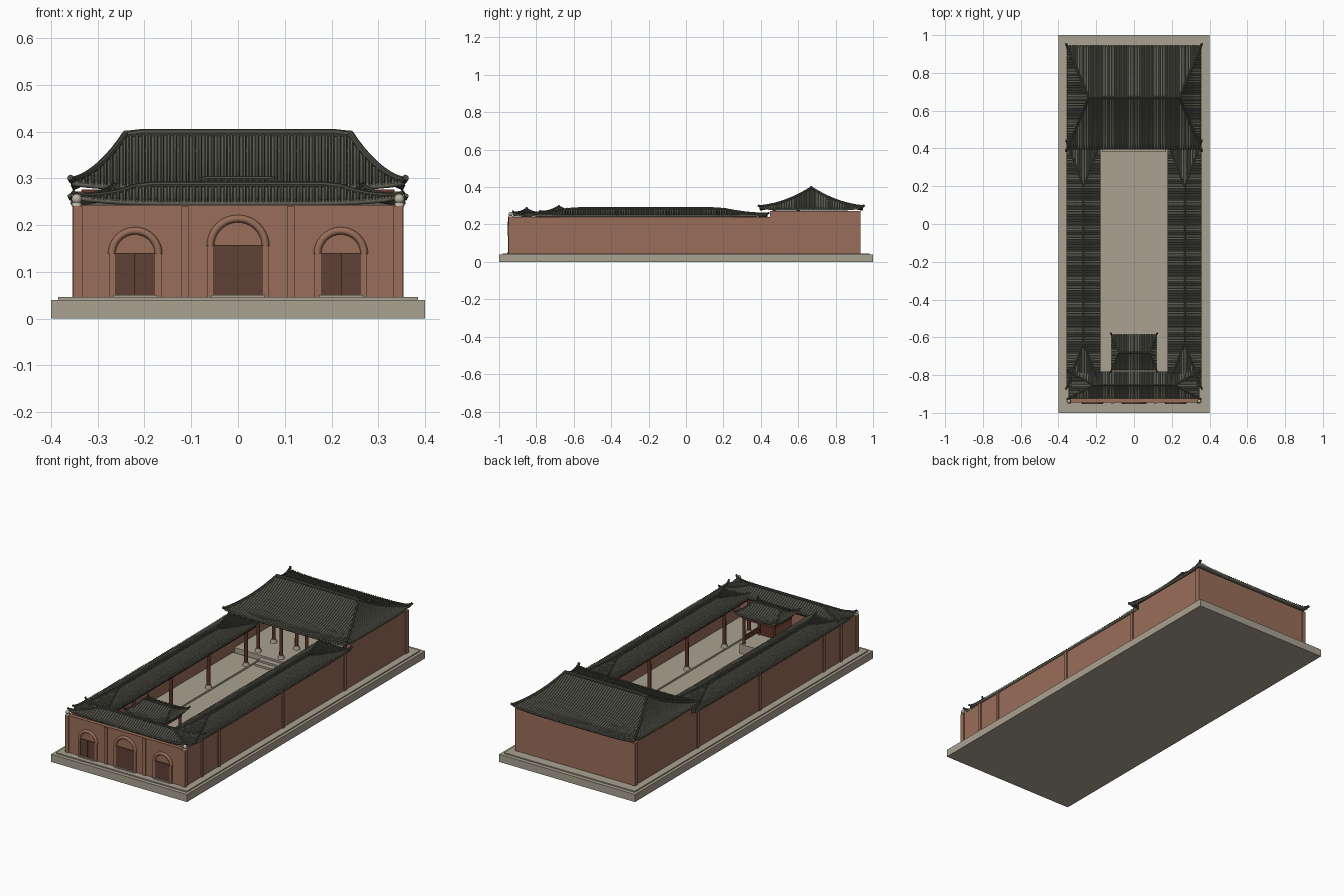
import bpy, bmesh, math
from mathutils import Vector

if "Cube" in bpy.data.objects:
    bpy.data.objects.remove(bpy.data.objects["Cube"])


def mat(name, rgb):
    m = bpy.data.materials.new(name)
    m.diffuse_color = (*rgb, 1)
    m.use_nodes = True
    m.node_tree.nodes["Principled BSDF"].inputs["Base Color"].default_value = m.diffuse_color
    return m


STONE = mat("pale_stone", (0.40, 0.36, 0.285))
WALL = mat("terracotta_wall", (0.315, 0.155, 0.100))
TILE = mat("grey_tile", (0.118, 0.116, 0.090))
RIDGE = mat("dark_ridge", (0.075, 0.076, 0.060))
DOOR = mat("brown_door", (0.115, 0.052, 0.036))
WOOD = mat("red_timber", (0.115, 0.036, 0.024))
CAP = mat("cream_cap", (0.50, 0.45, 0.36))


def finish(bm, name, material, smooth=False):
    me = bpy.data.meshes.new(name)
    bm.to_mesh(me)
    bm.free()
    me.materials.append(material)
    ob = bpy.data.objects.new(name, me)
    bpy.context.collection.objects.link(ob)
    if smooth:
        bpy.ops.object.select_all(action='DESELECT')
        ob.select_set(True)
        bpy.context.view_layer.objects.active = ob
        bpy.ops.object.shade_smooth_by_angle(angle=math.radians(40))
    return ob


def box(name, x0, x1, y0, y1, z0, z1, material):
    bm = bmesh.new()
    bmesh.ops.create_cube(bm, size=1)
    for v in bm.verts:
        v.co = ((x0 + x1) / 2 + v.co.x * (x1 - x0), (y0 + y1) / 2 + v.co.y * (y1 - y0),
                (z0 + z1) / 2 + v.co.z * (z1 - z0))
    return finish(bm, name, material)


def cyl(name, x, y, z0, z1, r0, r1, material):
    bm = bmesh.new()
    bmesh.ops.create_cone(bm, cap_ends=True, segments=14, radius1=r0, radius2=r1, depth=z1 - z0)
    bmesh.ops.translate(bm, verts=bm.verts, vec=(x, y, (z0 + z1) / 2))
    return finish(bm, name, material, True)


def tube(bm, path, rw, rh, sides=6):
    """Sweep an elliptical section along a path, keeping it upright."""
    rings = []
    for i, p in enumerate(path):
        d = (path[min(i + 1, len(path) - 1)] - path[max(i - 1, 0)]).normalized()
        side = d.cross(Vector((0, 0, 1))).normalized()
        up = side.cross(d)
        rings.append([bm.verts.new(p + side * rw * math.cos(a) + up * rh * math.sin(a))
                      for a in (math.tau * k / sides for k in range(sides))])
    for a, b in zip(rings, rings[1:]):
        for k in range(sides):
            bm.faces.new((a[k], a[k - 1], b[k - 1], b[k]))
    bm.faces.new(rings[0])
    bm.faces.new(rings[-1][::-1])


def roof(name, cx, cy, W, D, rx, ze, H, lift, turned=False, r=0.007, step=0.0135):
    """Concave hip roof with upturned corners, tile ribs, ridge and hip ridges."""
    def world(x, y, z):
        return Vector((cx - y, cy + x, z)) if turned else Vector((cx + x, cy + y, z))

    def point(long, s, u, t):
        L, B = W + (rx - W) * t, D * (1 - t)
        z = ze + H * (0.42 * t + 0.58 * t * t) + lift * abs(u) ** 5 * (1 - t) ** 2
        return world(u * L, s * B, z) if long else world(s * L, u * B, z)

    planes = [(lg, s) for lg in (True, False) for s in (-1, 1)]
    # roof skin
    bm = bmesh.new()
    nu, nt = 20, 7
    for lg, s in planes:
        g = [[bm.verts.new(point(lg, s, -1 + 2 * i / nu, j / nt)) for i in range(nu + 1)]
             for j in range(nt + 1)]
        for j in range(nt):
            for i in range(nu):
                bm.faces.new((g[j][i], g[j][i + 1], g[j + 1][i + 1], g[j + 1][i]))
    bmesh.ops.remove_doubles(bm, verts=bm.verts, dist=1e-5)
    for f in bm.faces:
        f.normal_update()
        if f.normal.z < 0:
            f.normal_flip()
    skin = finish(bm, name + "_skin", TILE, True)
    sol = skin.modifiers.new("thickness", 'SOLIDIFY')
    sol.thickness, sol.offset = 0.009, -1
    # round tile ribs running down each slope
    bm = bmesh.new()
    for lg, s in planes:
        half = W if lg else D
        n = int((half - 0.006) / step)
        for k in range(-n, n + 1):
            a = k * step
            if lg:
                tm = 1 if abs(a) <= rx else (W - abs(a)) / (W - rx)
            else:
                tm = 1 - abs(a) / D
            tm *= 0.985
            path = []
            for j in range(6):
                t = tm * j / 5
                width = W + (rx - W) * t if lg else D * (1 - t)
                path.append(point(lg, s, a / width, t))
            tube(bm, path, 0.0042, 0.0045)
    finish(bm, name + "_tile_ribs", TILE, True)
    # main ridge and corner ridges
    bm = bmesh.new()
    zt = ze + H
    tube(bm, [world(x, 0, zt + dz) for x, dz in
              ((-rx, 0), (-rx * 0.85, 0.004), (rx * 0.85, 0.004), (rx, 0))], r, r * 1.1, 8)
    for sx in (-1, 1):
        for sy in (-1, 1):
            path = [point(True, sy, sx, 1 - j / 9) + Vector((0, 0, r * 0.4)) for j in range(10)]
            tip = path[-1] - path[-2]
            path.append(path[-1] + Vector((tip.x, tip.y, 0)).normalized() * 0.008 + Vector((0, 0, 0.006)))
            tube(bm, path, r * 0.85, r * 0.9, 8)
    finish(bm, name + "_ridges", RIDGE, True)


# stone platform, hall floor and steps
box("platform", -0.4, 0.4, -1, 1, 0, 0.04, STONE)
box("platform_top", -0.385, 0.385, -0.98, 0.98, 0.04, 0.046, STONE)
box("hall_floor", -0.34, 0.34, 0.44, 0.92, 0.046, 0.076, STONE)
for i in range(2):
    box("hall_step", -0.17, 0.17, 0.38 + 0.03 * i, 0.45, 0.046, 0.056 + 0.01 * i, STONE)
box("gate_floor", -0.34, 0.34, -0.93, -0.79, 0.046, 0.054, STONE)

# outer walls
box("front_wall", -0.35, 0.35, -0.945, -0.925, 0.046, 0.243, WALL)
box("back_wall", -0.35, 0.35, 0.91, 0.93, 0.046, 0.272, WALL)
for s in (-1, 1):
    xs = sorted((s * 0.33, s * 0.348))
    box("side_wall", *xs, -0.94, 0.925, 0.046, 0.241, WALL)
    box("hall_upper_wall", *xs, 0.45, 0.925, 0.24, 0.272, WALL)
    for y in (-0.8, -0.66, -0.12, 0.40):
        box("side_pilaster", *sorted((s * 0.34, s * 0.354)), y - 0.009, y + 0.009, 0.046, 0.241, WALL)
    for y, h in ((-0.938, 0.241), (0.92, 0.272)):
        box("corner_pilaster", *sorted((s * 0.333, s * 0.353)), y - 0.012, y + 0.012, 0.046, h, WALL)
    box("front_pilaster", s * 0.113 - 0.008, s * 0.113 + 0.008, -0.951, -0.94, 0.046, 0.24, WALL)
    # rounded caps on the front corners
    cyl("corner_cap_base", s * 0.345, -0.938, 0.241, 0.249, 0.012, 0.009, CAP)
    bm = bmesh.new()
    bmesh.ops.create_uvsphere(bm, u_segments=12, v_segments=8, radius=0.011)
    bmesh.ops.translate(bm, verts=bm.verts, vec=(s * 0.345, -0.938, 0.256))
    finish(bm, "corner_cap_ball", CAP, True)

# three arched doorways
for x, hw, spring, R in ((0, 0.053, 0.158, 0.059), (-0.22, 0.043, 0.141, 0.050), (0.22, 0.043, 0.141, 0.050)):
    for s in (-1, 1):
        box("door_jamb", *sorted((x + s * hw, x + s * (R + 0.006))), -0.951, -0.94, 0.046, spring, WALL)
        box("door_leaf", *sorted((x + s * 0.0008, x + s * hw)), -0.949, -0.94, 0.05, spring - 0.004, DOOR)
    box("door_lintel", x - hw, x + hw, -0.951, -0.94, spring - 0.004, spring, DOOR)
    box("door_sill", x - hw - 0.004, x + hw + 0.004, -0.957, -0.94, 0.046, 0.051, STONE)
    bm = bmesh.new()
    rings = []
    for i in range(21):
        a = math.pi * i / 20
        rings.append([bm.verts.new((x + (R + 0.008 * math.cos(b)) * math.cos(a), -0.945 - 0.009 * math.sin(b),
                                    spring - 0.003 + (R + 0.008 * math.cos(b)) * math.sin(a)))
                      for b in (math.tau * k / 10 for k in range(10))])
    for p, q in zip(rings, rings[1:]):
        for k in range(10):
            bm.faces.new((p[k], p[k - 1], q[k - 1], q[k]))
    bm.faces.new(rings[0])
    bm.faces.new(rings[-1][::-1])
    bmesh.ops.recalc_face_normals(bm, faces=bm.faces)
    finish(bm, "arch_moulding", WALL, True)


def column(x, y, z0, z1):
    cyl("column_base", x, y, z0, z0 + 0.018, 0.017, 0.012, STONE)
    cyl("column", x, y, z0 + 0.018, z1, 0.0095, 0.0085, WOOD)


# side galleries: floor, columns, beam
for s in (-1, 1):
    box("gallery_floor", *sorted((s * 0.18, s * 0.335)), -0.80, 0.43, 0.046, 0.055, STONE)
    box("gallery_beam", *sorted((s * 0.189, s * 0.199)), -0.79, 0.42, 0.228, 0.243, WOOD)
    for y in (-0.6, -0.285, 0.03, 0.345):
        column(s * 0.194, y, 0.055, 0.235)
    # gatehouse and hall columns
    column(s * 0.19, -0.80, 0.054, 0.24)
    for x in (0.075, 0.21):
        for y in (0.47, 0.60):
            column(s * x, y, 0.076, 0.277)
box("gatehouse_beam", -0.33, 0.33, -0.805, -0.795, 0.23, 0.243, WOOD)
for y in (0.47, 0.60):
    box("hall_beam", -0.335, 0.335, y - 0.006, y + 0.006, 0.258, 0.276, WOOD)

# small stage pavilion inside the gate
box("stage_base", -0.105, 0.105, -0.765, -0.60, 0.046, 0.095, STONE)
box("stage_screen", -0.085, 0.085, -0.752, -0.742, 0.095, 0.25, WOOD)
for y in (-0.745, -0.615):
    box("stage_beam", -0.097, 0.097, y - 0.006, y + 0.006, 0.225, 0.25, WOOD)
    for s in (-1, 1):
        cyl("stage_post", s * 0.09, y, 0.095, 0.252, 0.008, 0.008, WOOD)
for s in (-1, 1):
    box("stage_side_beam", s * 0.09 - 0.005, s * 0.09 + 0.005, -0.745, -0.615, 0.225, 0.25, WOOD)
    box("stage_rail", s * 0.09 - 0.004, s * 0.09 + 0.004, -0.745, -0.615, 0.11, 0.135, WOOD)

# roofs
roof("hall_roof", 0, 0.67, 0.356, 0.276, 0.24, 0.282, 0.111, 0.011, r=0.008)
roof("gate_roof", 0, -0.852, 0.347, 0.071, 0.215, 0.250, 0.033, 0.013, r=0.006)
roof("stage_roof", 0, -0.68, 0.12, 0.096, 0.08, 0.258, 0.038, 0.009, r=0.005)
for s, side in ((-1, "left"), (1, "right")):
    roof(side + "_gallery_roof", s * 0.267, -0.215, 0.652, 0.090, 0.415, 0.249, 0.033, 0.006,
         turned=True, r=0.006)
